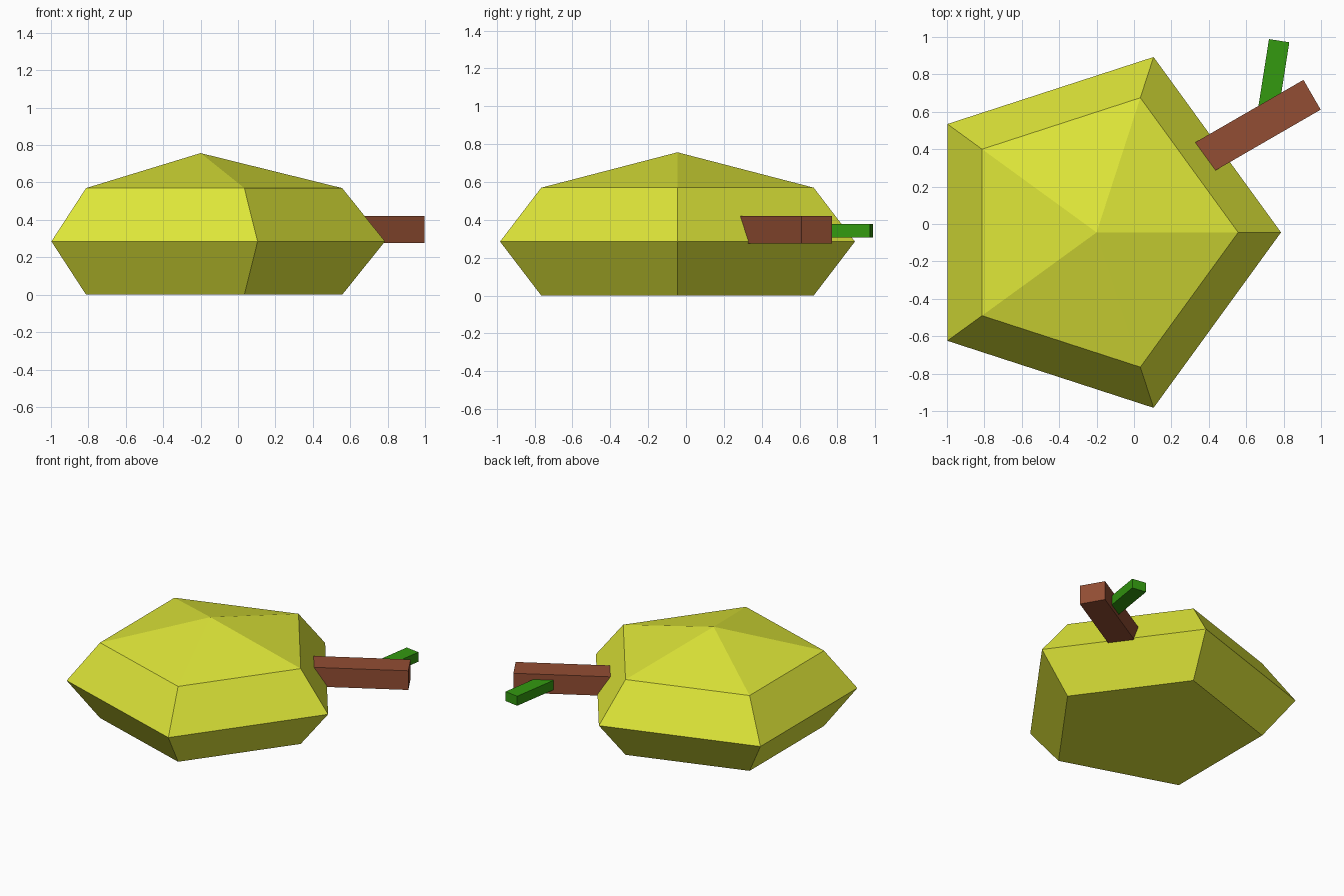
import bpy, bmesh
from math import cos, sin, tau
from mathutils import Vector, Matrix

if "Cube" in bpy.data.objects:
    bpy.data.objects.remove(bpy.data.objects["Cube"])


def make_object(name, bm, color):
    bmesh.ops.recalc_face_normals(bm, faces=bm.faces)
    mesh = bpy.data.meshes.new(name)
    bm.to_mesh(mesh)
    bm.free()
    mat = bpy.data.materials.new(name + "_color")
    mat.diffuse_color = (*color, 1)
    mat.use_nodes = True
    mat.node_tree.nodes["Principled BSDF"].inputs["Base Color"].default_value = mat.diffuse_color
    mesh.materials.append(mat)
    obj = bpy.data.objects.new(name, mesh)
    bpy.context.collection.objects.link(obj)
    return obj


def beam(name, start, end, width, height, color):
    """Box running from start to end, lying level."""
    a, b = Vector(start), Vector(end)
    d = b - a
    bm = bmesh.new()
    bmesh.ops.create_cube(bm, size=1)
    bmesh.ops.scale(bm, vec=(d.length, width, height), verts=bm.verts)
    rot = Matrix.Rotation(Vector((1, 0)).angle_signed(d.xy) * -1, 4, 'Z')
    bmesh.ops.transform(bm, matrix=Matrix.Translation((a + b) / 2) @ rot, verts=bm.verts)
    return make_object(name, bm, color)


# Fruit body: stacked five-sided rings closed by a low peak
SIDES, CX, CY = 5, -0.20, -0.045
bm = bmesh.new()
rings = []
for radius, z in [(0.757, 0), (0.986, 0.285), (0.757, 0.57)]:
    rings.append([bm.verts.new((CX + radius * cos(tau * i / SIDES),
                                CY + radius * sin(tau * i / SIDES), z))
                  for i in range(SIDES)])
peak = bm.verts.new((CX, CY, 0.757))
bm.faces.new(rings[0][::-1])
for i in range(SIDES):
    j = (i + 1) % SIDES
    for lo, hi in zip(rings, rings[1:]):
        bm.faces.new((lo[i], lo[j], hi[j], hi[i]))
    bm.faces.new((rings[2][i], rings[2][j], peak))
make_object("fruit_body", bm, (0.73, 0.79, 0.04))

# Stem poking out of the side, with a small leaf shoot
beam("stem", (0.22, 0.268, 0.348), (0.952, 0.691, 0.348), 0.184, 0.145, (0.29, 0.075, 0.033))
beam("leaf_shoot", (0.71, 0.56, 0.343), (0.776, 0.98, 0.343), 0.11, 0.072, (0.033, 0.32, 0.005))
